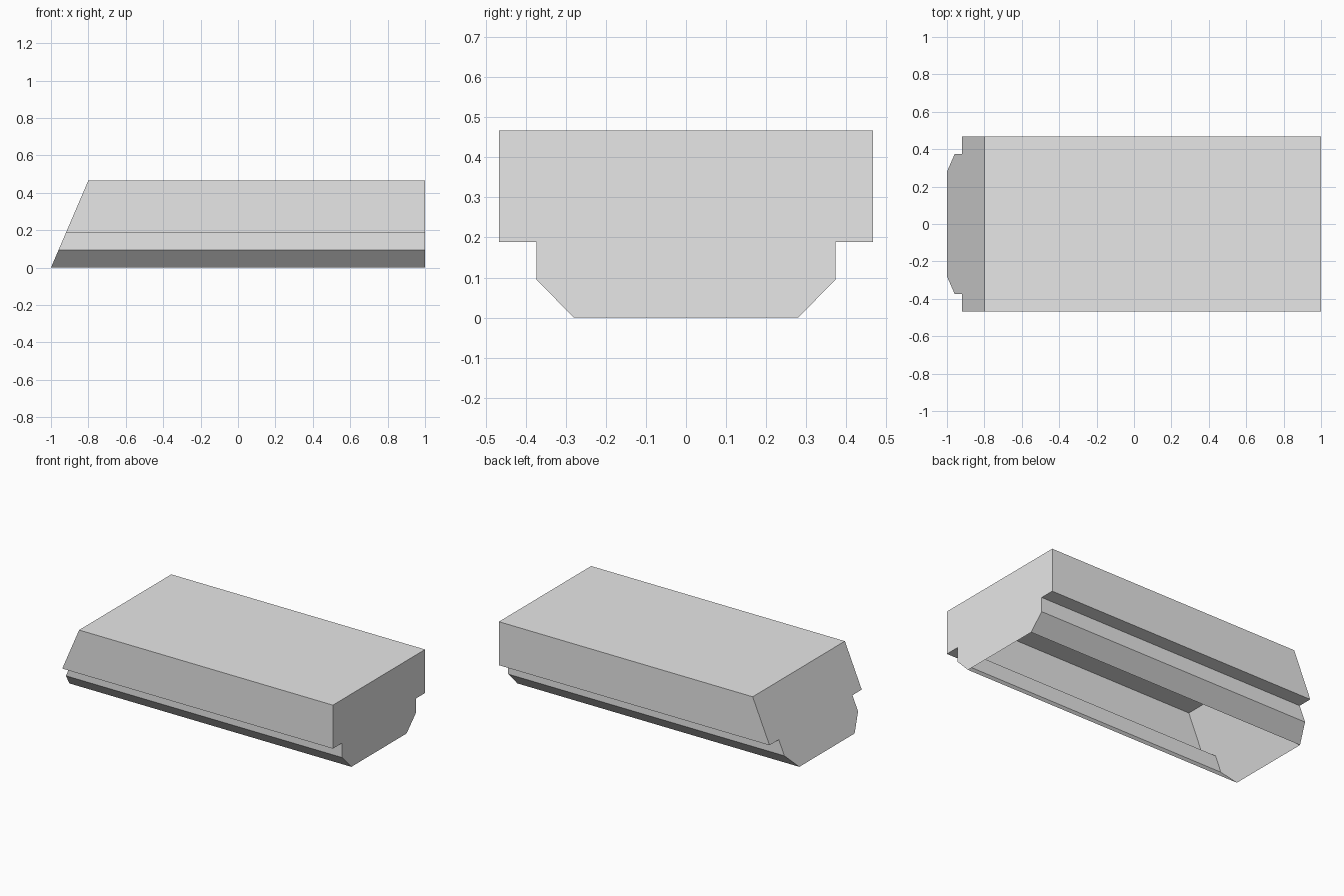
import bpy
import bmesh

if "Cube" in bpy.data.objects:
    bpy.data.objects.remove(bpy.data.objects["Cube"])

# One plain grey for the whole shell
grey = bpy.data.materials.new("light_grey")
grey.diffuse_color = (0.8, 0.8, 0.8, 1)
grey.use_nodes = True
grey.node_tree.nodes["Principled BSDF"].inputs["Base Color"].default_value = grey.diffuse_color

# Half cross-section (y, z): floor edge, chamfer, step, ledge, roof
half = [(0.28, 0.0), (0.373, 0.095), (0.373, 0.188), (0.467, 0.188), (0.467, 0.467)]
profile = half + [(-y, z) for y, z in reversed(half)]


def slope_x(z):
    """x of the slanted end at height z."""
    return -1 + 0.2 * z / 0.467


# Sweep the profile along x, from the slanted end to the square end
bm = bmesh.new()
slanted = [bm.verts.new((slope_x(z), y, z)) for y, z in profile]
square = [bm.verts.new((1, y, z)) for y, z in profile]

# Side walls and roof; the underside stays open
for i in range(len(profile) - 1):
    bm.faces.new((slanted[i], square[i], square[i + 1], slanted[i + 1]))

# End caps
bm.faces.new(slanted)
bm.faces.new(list(reversed(square)))

# Point the faces outward, judged by the roof
bmesh.ops.recalc_face_normals(bm, faces=bm.faces[:])
bm.normal_update()
roof = max(bm.faces, key=lambda f: f.calc_center_median().z)
if roof.normal.z < 0:
    bmesh.ops.reverse_faces(bm, faces=bm.faces[:])

mesh = bpy.data.meshes.new("stepped_shell")
bm.to_mesh(mesh)
bm.free()
mesh.materials.append(grey)
shell = bpy.data.objects.new("stepped_shell", mesh)
bpy.context.collection.objects.link(shell)
